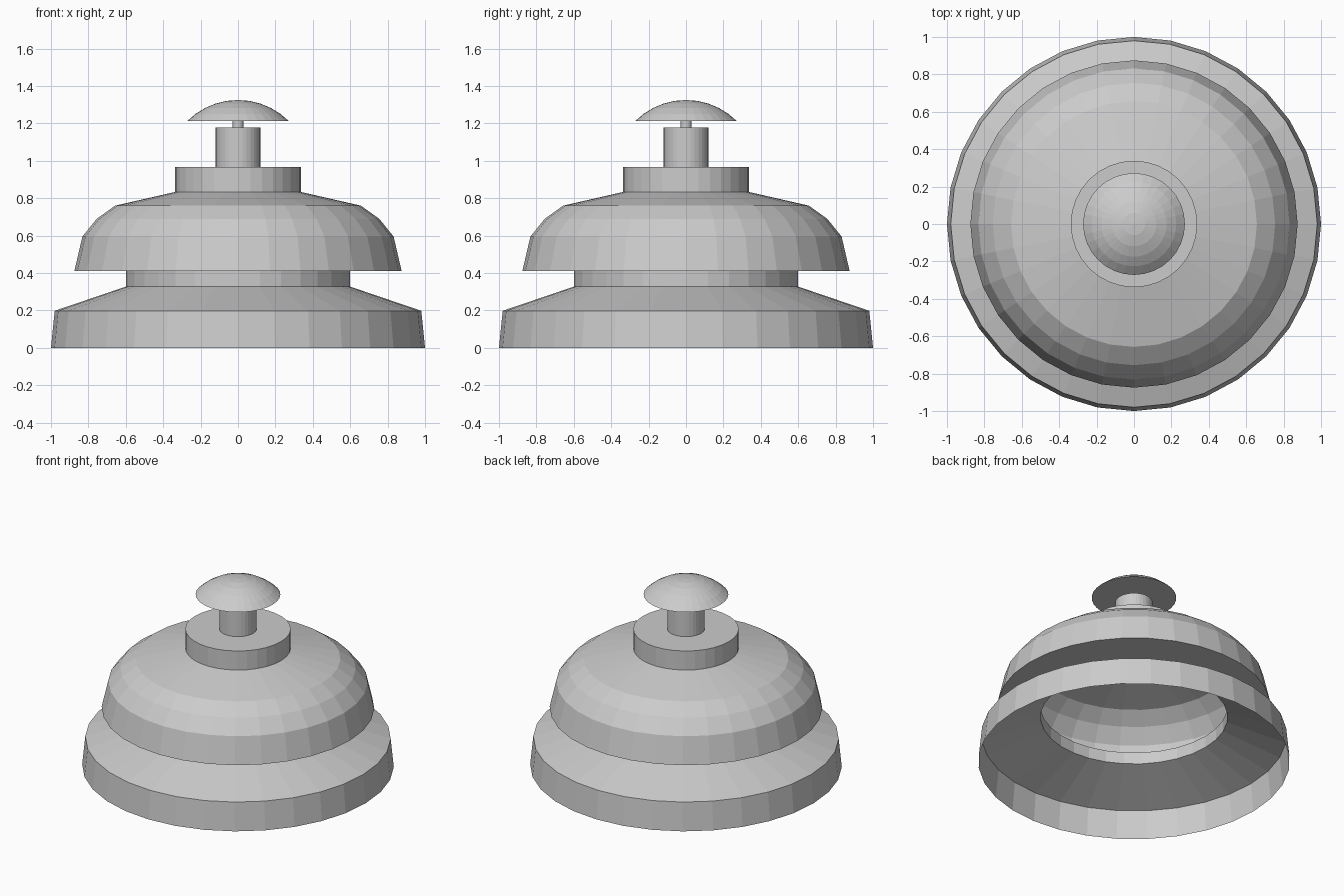
import bpy, bmesh
from math import sin, cos, asin, tau

if "Cube" in bpy.data.objects:
    bpy.data.objects.remove(bpy.data.objects["Cube"])

SIDES = 32


def lathe(name, profile):
    """Revolve an (r, z) profile, listed bottom to top, around the z axis."""
    bm = bmesh.new()
    rings = []
    for r, z in profile:
        if r == 0:
            rings.append([bm.verts.new((0, 0, z))] * SIDES)
        else:
            rings.append([bm.verts.new((r * cos(tau * i / SIDES), r * sin(tau * i / SIDES), z))
                          for i in range(SIDES)])
    for a, b in zip(rings, rings[1:]):
        for i in range(SIDES):
            j = (i + 1) % SIDES
            corners = list(dict.fromkeys((a[i], a[j], b[j], b[i])))
            bm.faces.new(corners)
    mesh = bpy.data.meshes.new(name)
    bm.to_mesh(mesh)
    bm.free()
    obj = bpy.data.objects.new(name, mesh)
    bpy.context.collection.objects.link(obj)
    return obj


# Hollow base skirt, open underneath, with its neck
lathe("base", [(1, 0), (0.98, 0.198), (0.6, 0.327), (0.6, 0.41)])

# Hollow bell dome with a flat underside rim
lathe("bell_dome", [(0.6, 0.41), (0.875, 0.41), (0.832, 0.595), (0.755, 0.69),
                    (0.657, 0.76), (0.338, 0.833)])

# Collar, stem and thin pin stepping up from the dome
lathe("collar", [(0.338, 0.833), (0.338, 0.968), (0.12, 0.968)])
lathe("stem", [(0.12, 0.968), (0.12, 1.178), (0.03, 1.178)])
lathe("pin", [(0.03, 1.178), (0.03, 1.212)])

# Push button: a shallow spherical cap with a flat underside
cap_r, cap_h, cap_z = 0.272, 0.113, 1.212
ball = (cap_r ** 2 + cap_h ** 2) / (2 * cap_h)
reach = asin(cap_r / ball)
steps = 5
cap = [(ball * sin(reach * k / steps), cap_z + cap_h - ball * (1 - cos(reach * k / steps)))
       for k in range(steps, 0, -1)]
lathe("push_button", [(0, cap_z)] + cap + [(0, cap_z + cap_h)])
